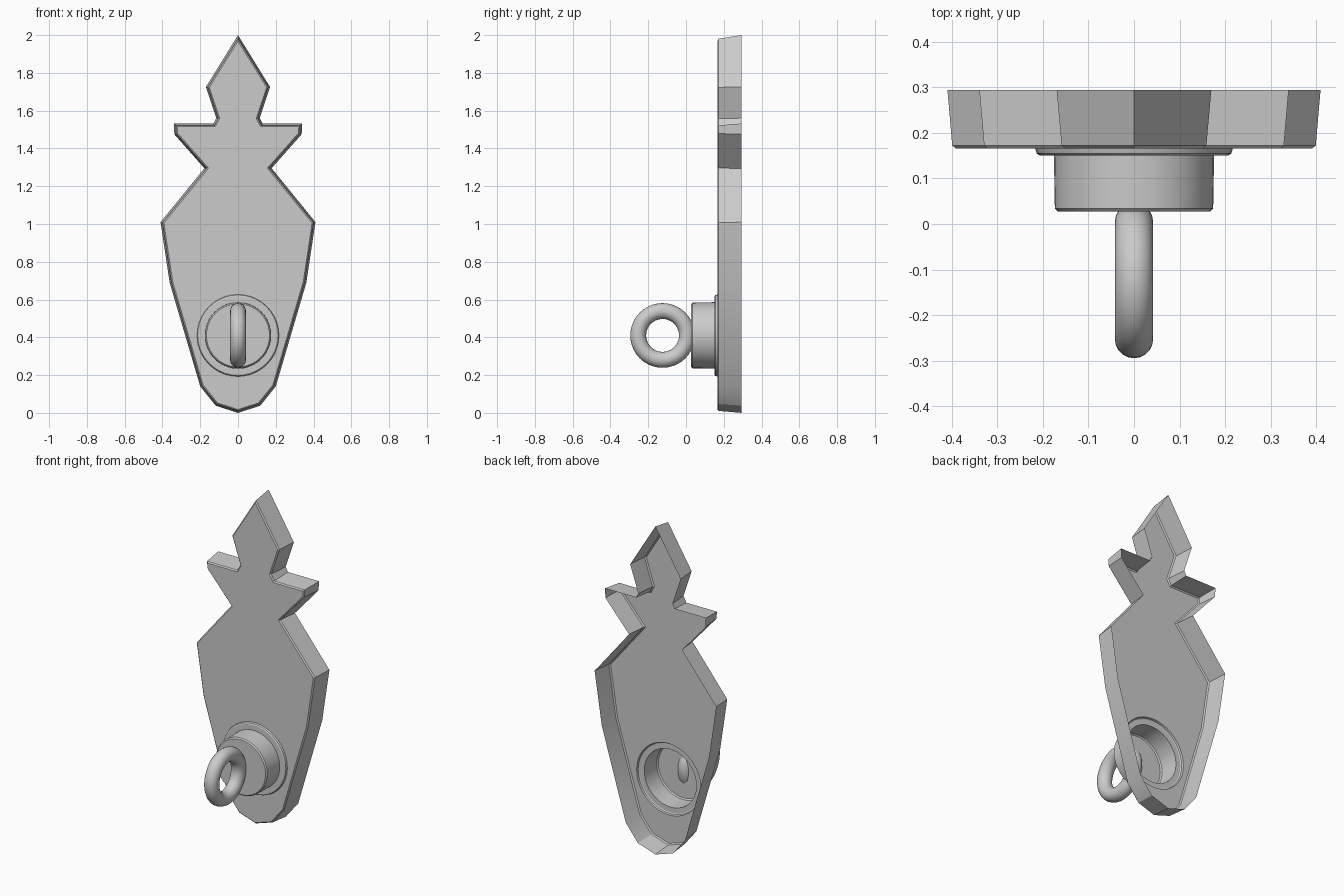
import bpy, bmesh
from math import pi, cos, sin, radians
from mathutils import Vector

if "Cube" in bpy.data.objects:
    bpy.data.objects.remove(bpy.data.objects["Cube"])

CZ = 0.41   # height of boss and ring
SEG = 40


def inset(pts, d):
    """Mitred inward offset of a clockwise outline."""
    out = []
    n = len(pts)
    for i, p in enumerate(pts):
        a = (p - pts[i - 1]).normalized()
        b = (pts[(i + 1) % n] - p).normalized()
        na, nb = Vector((a.y, -a.x)), Vector((b.y, -b.x))
        m = (na + nb).normalized()
        out.append(p + m * (d / max(m.dot(na), 0.45)))
    return out


def bridge(bm, a, b):
    n = len(a)
    for i in range(n):
        j = (i + 1) % n
        bm.faces.new((a[i], a[j], b[j], b[i]))


def smooth(obj, angle):
    bpy.ops.object.select_all(action='DESELECT')
    obj.select_set(True)
    bpy.context.view_layer.objects.active = obj
    bpy.ops.object.shade_smooth_by_angle(angle=radians(angle))


# Outline, right half from the tip down, then mirrored
half = [(0, 2.0), (0.17, 1.725), (0.115, 1.56), (0.13, 1.532), (0.34, 1.532),
        (0.337, 1.475), (0.178, 1.295), (0.41, 1.01), (0.362, 0.69),
        (0.2, 0.14), (0.118, 0.038), (0, 0)]
outline = [Vector(p) for p in half] + [Vector((-x, z)) for x, z in half[-2:0:-1]]

# Open-backed plate: rim walls, small edge bevel
bm = bmesh.new()
loops = []
for y, d in ((0.295, 0), (0.173, 0.010), (0.166, 0.017)):
    loops.append([bm.verts.new((p.x, y, p.y)) for p in inset(outline, d)])
for a, b in zip(loops, loops[1:]):
    bridge(bm, a, b)

# Hollow flange and boss pushed out of the plate
rings = []
for r, y in ((0.217, 0.166), (0.214, 0.155), (0.208, 0.151), (0.176, 0.151),
             (0.174, 0.034), (0.167, 0.027)):
    rings.append([bm.verts.new((r * cos(2 * pi * i / SEG), y, CZ + r * sin(2 * pi * i / SEG)))
                  for i in range(SEG)])
for a, b in zip(rings, rings[1:]):
    bridge(bm, a, b)
cap = bm.faces.new(rings[-1])

# Front face between the outline and the boss opening
edges = [bm.edges.get((l[i - 1], l[i])) for l in (loops[-1], rings[0]) for i in range(len(l))]
bmesh.ops.triangle_fill(bm, edges=edges, use_beauty=True, normal=(0, -1, 0))
bmesh.ops.recalc_face_normals(bm, faces=bm.faces[:])
cap.normal_update()
if cap.normal.y > 0:
    bmesh.ops.reverse_faces(bm, faces=bm.faces[:])
mesh = bpy.data.meshes.new("back_plate")
bm.to_mesh(mesh)
bm.free()
plate = bpy.data.objects.new("back_plate", mesh)
bpy.context.collection.objects.link(plate)
smooth(plate, 30)

# Ring standing in the yz plane
bpy.ops.mesh.primitive_torus_add(major_radius=0.129, minor_radius=0.042,
                                 major_segments=40, minor_segments=20,
                                 location=(0, -0.124, CZ), rotation=(0, pi / 2, 0))
ring = bpy.context.object
ring.name = "pull_ring"
smooth(ring, 60)
